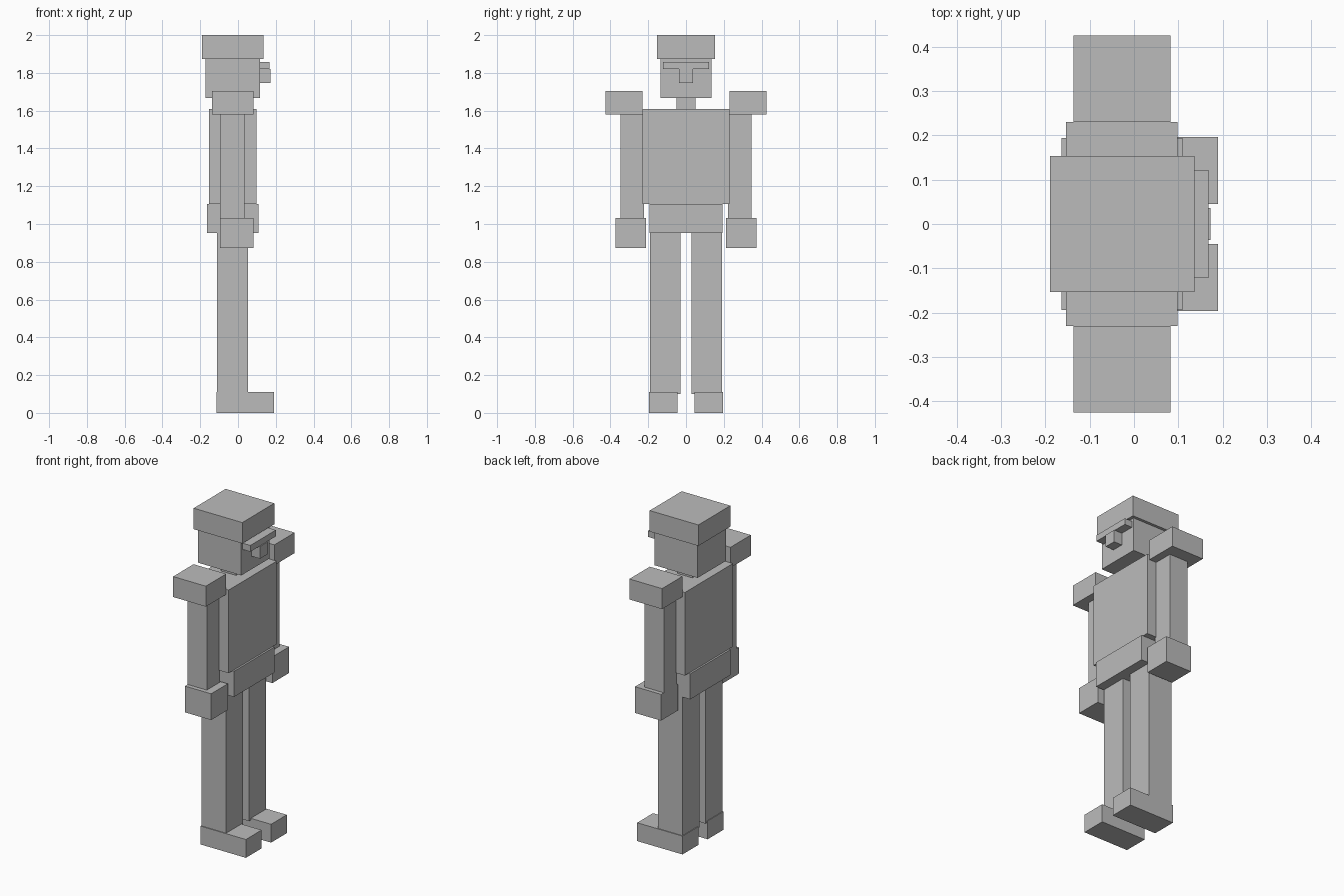
import bpy

if "Cube" in bpy.data.objects:
    bpy.data.objects.remove(bpy.data.objects["Cube"])

grey = bpy.data.materials.new("plain grey")
grey.diffuse_color = (0.5, 0.5, 0.5, 1.0)
grey.use_nodes = True
grey.node_tree.nodes["Principled BSDF"].inputs["Base Color"].default_value = grey.diffuse_color


def box(name, x, y, z):
    """Axis-aligned block from (min, max) ranges."""
    bpy.ops.mesh.primitive_cube_add(size=1, location=[(a + b) / 2 for a, b in (x, y, z)])
    ob = bpy.context.object
    ob.name = name
    ob.scale = [b - a for a, b in (x, y, z)]
    bpy.ops.object.transform_apply(location=False, rotation=False, scale=True)
    ob.data.materials.append(grey)
    return ob


def centred(name, x, half_y, z):
    box(name, x, (-half_y, half_y), z)


def pair(name, x, y, z):
    box("left_" + name, x, y, z)
    box("right_" + name, x, (-y[1], -y[0]), z)


# Head, with the figure facing +x
centred("hair", (-0.19, 0.136), 0.153, (1.873, 2.0))
centred("head", (-0.173, 0.117), 0.136, (1.668, 1.873))
centred("brow", (0.117, 0.168), 0.122, (1.82, 1.858))
centred("nose", (0.117, 0.173), 0.036, (1.746, 1.82))
centred("neck", (-0.078, 0.022), 0.05, (1.61, 1.668))

# Body
centred("torso", (-0.153, 0.098), 0.23, (1.107, 1.61))
centred("hips", (-0.164, 0.109), 0.194, (0.952, 1.107))

# Arms
pair("shoulder", (-0.137, 0.082), (0.23, 0.425), (1.58, 1.704))
pair("arm", (-0.094, 0.034), (0.222, 0.347), (1.032, 1.58))
pair("hand", (-0.094, 0.081), (0.213, 0.373), (0.873, 1.032))

# Legs
pair("leg", (-0.11, 0.054), (0.029, 0.191), (0.1, 0.952))
pair("foot", (-0.114, 0.19), (0.045, 0.196), (0.0, 0.111))
